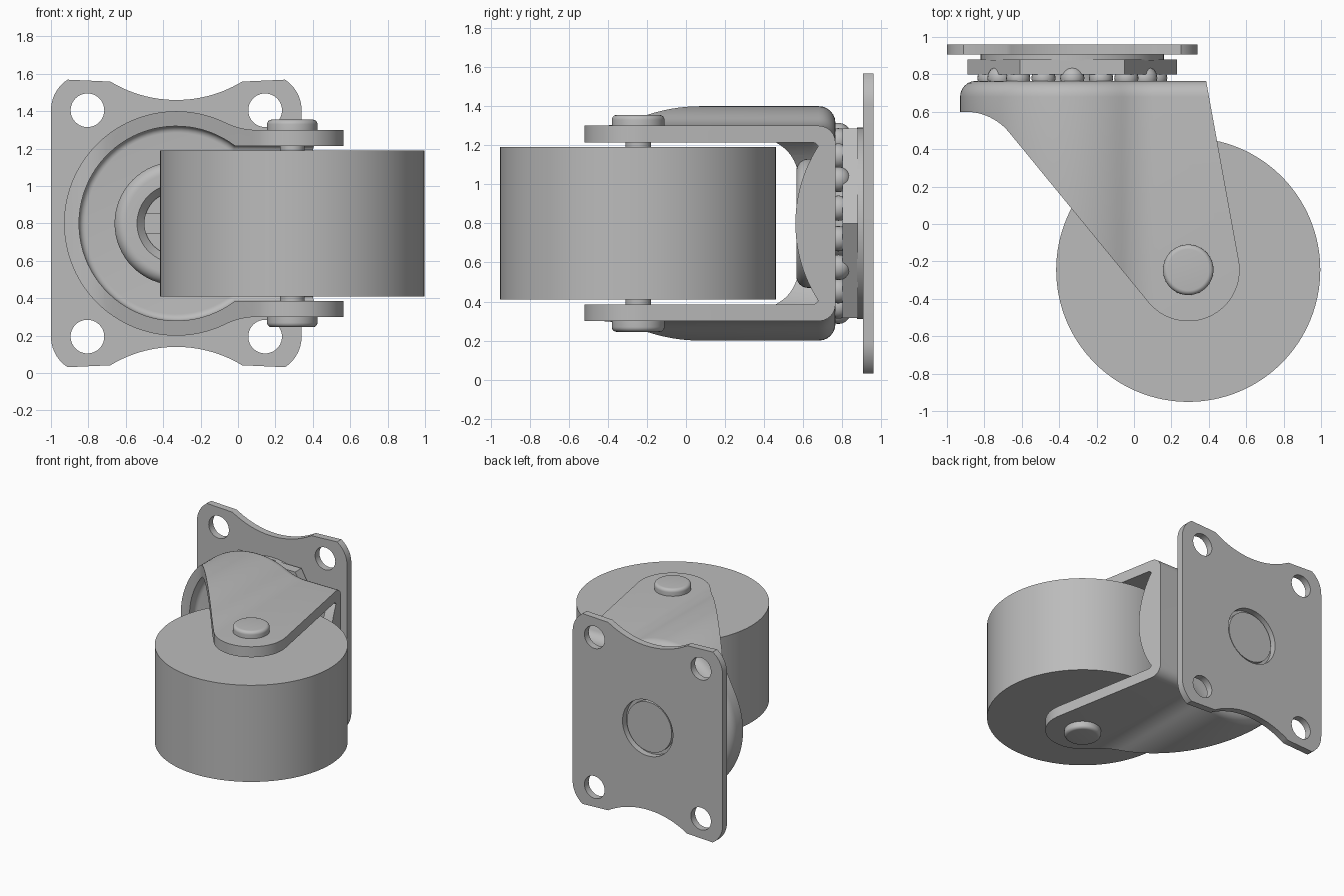
import bpy, bmesh
from math import sin, cos, pi, radians, tau
from mathutils import Vector

cube = bpy.data.objects.get("Cube")
if cube:
    bpy.data.objects.remove(cube, do_unlink=True)

steel = bpy.data.materials.new("grey_steel")
steel.use_nodes = True
GREY = (0.5, 0.5, 0.5, 1)
steel.diffuse_color = GREY
steel.node_tree.nodes["Principled BSDF"].inputs["Base Color"].default_value = GREY

SX, SZ = -0.33, 0.8          # swivel axis, runs along y
WX, WY = 0.29, -0.245        # wheel axis, runs along z
MAP = {"x": lambda u, v, t: (t, u, v),
       "y": lambda u, v, t: (u, t, v),
       "z": lambda u, v, t: (u, v, t)}


def arc(cx, cy, r, a0, a1, n=16):
    """Points on an arc, angles in degrees."""
    return [(cx + r * cos(radians(a0 + (a1 - a0) * i / n)),
             cy + r * sin(radians(a0 + (a1 - a0) * i / n))) for i in range(n + 1)]


def circle(cx, cy, r, n=64):
    return arc(cx, cy, r, 0, 360, n)[:-1]


def finish(name, bm):
    bmesh.ops.recalc_face_normals(bm, faces=bm.faces)
    mesh = bpy.data.meshes.new(name)
    bm.to_mesh(mesh)
    bm.free()
    mesh.materials.append(steel)
    ob = bpy.data.objects.new(name, mesh)
    bpy.context.collection.objects.link(ob)
    return ob


def prism(name, pts, axis, lo, hi, round_lo=0, round_hi=0):
    """Extrude a flat outline along an axis, with optional rounded end edges."""
    bm = bmesh.new()
    ends = [[bm.verts.new(MAP[axis](u, v, t)) for u, v in pts] for t in (lo, hi)]
    caps = [bm.faces.new(e) for e in ends]
    for i in range(len(pts)):
        j = (i + 1) % len(pts)
        bm.faces.new((ends[0][i], ends[0][j], ends[1][j], ends[1][i]))
    bmesh.ops.recalc_face_normals(bm, faces=bm.faces)
    loops = [(list(cap.edges), r) for cap, r in zip(caps, (round_lo, round_hi)) if r]
    for edges, r in loops:
        bmesh.ops.bevel(bm, geom=edges, offset=r, segments=6, profile=0.5, affect="EDGES")
    return finish(name, bm)


def lathe_y(name, profile, n=64):
    """Spin a closed (radius, y) profile round the swivel axis."""
    bm = bmesh.new()
    rings = [[bm.verts.new((SX + r * cos(tau * i / n), y, SZ + r * sin(tau * i / n)))
              for r, y in profile] for i in range(n)]
    m = len(profile)
    for i in range(n):
        a, b = rings[i], rings[(i + 1) % n]
        for k in range(m):
            bm.faces.new((a[k], b[k], b[(k + 1) % m], a[(k + 1) % m]))
    return finish(name, bm)


def combine(ob, tool, operation):
    mod = ob.modifiers.new("cut", "BOOLEAN")
    mod.operation, mod.solver, mod.object = operation, "EXACT", tool
    bpy.context.view_layer.objects.active = ob
    bpy.ops.object.modifier_apply(modifier=mod.name)
    bpy.data.objects.remove(tool, do_unlink=True)


# Mounting plate: lobed corners joined by shallow concave arcs
LX, LZ, LR = 0.475, 0.605, 0.195
SCOOP = 0.68
half = arc(LX, LZ, LR, 0, 57, 12) + arc(0, 0.66 + SCOOP, SCOOP, -33 - 24.4 + 1, -90, 14)[1:]
half += [(-x, z) for x, z in reversed(half[:-1])]
outline = half + [(x, -z) for x, z in reversed(half)]
plate = prism("mounting_plate", [(SX + x, SZ + z) for x, z in outline], "y", 0.905, 0.96)
for sx in (-1, 1):
    for sz in (-1, 1):
        hole = prism("bolt_hole", circle(SX + sx * LX, SZ + sz * LZ, 0.09, 40), "y", 0.8, 1.1)
        combine(plate, hole, "DIFFERENCE")
combine(plate, prism("rivet_hole", circle(SX, SZ, 0.225), "y", 0.8, 1.1), "DIFFERENCE")

# Swivel bearing: spacer disc, hexagonal race and ball ring
prism("spacer_disc", circle(SX, SZ, 0.49), "y", 0.875, 0.91)
prism("hexagonal_race", circle(SX, SZ, 0.56, 6), "y", 0.80, 0.88)
bm = bmesh.new()
BALLS = 18
for i in range(BALLS):
    a = tau * (i + 0.5) / BALLS
    made = bmesh.ops.create_uvsphere(bm, u_segments=16, v_segments=10, radius=0.065)
    bmesh.ops.translate(bm, verts=made["verts"],
                        vec=Vector((SX + 0.45 * cos(a), 0.78, SZ + 0.45 * sin(a))))
finish("bearing_balls", bm)

# King pin with a slotted lower end, and the rounded collar round it
pin = prism("king_pin", circle(SX, SZ, 0.2), "y", 0.63, 0.94)
slot = prism("slot", [(-0.6, 0.75), (0, 0.75), (0, 0.85), (-0.6, 0.85)], "y", 0.5, 0.66)
combine(pin, slot, "DIFFERENCE")
lathe_y("pin_collar", [(0.33, 0.7)] + arc(0.27, 0.625, 0.06, 0, -90, 8)
        + [(0.21, 0.565), (0.17, 0.61), (0.17, 0.7)])

# Fork: rounded U-shaped shell trimmed to the side profile
upper = arc(SX + 0.43, 0.5 + 0.375, 0.375, -90, -116.2, 8)
upper += arc(SX, 0, 0.6, 63.8, 180, 40)[1:]
upper = [(0.75, 0.5)] + upper
plan = [(x, SZ + z) for x, z in upper] + [(x, SZ - z) for x, z in reversed(upper[:-1])]
fork = prism("fork", plan, "y", -0.7, 0.765, round_hi=0.085)
inner = [(0.9, SZ + 0.415)] + arc(SX, SZ, 0.52, 53, 307, 60) + [(0.9, SZ - 0.415)]
combine(fork, prism("cavity", inner, "y", -0.9, 0.68, round_hi=0.035), "DIFFERENCE")
# curved stiffening web across the open end
web = arc(0.56 + 0.727, SZ, 0.727, 146.6, 213.4, 24) + [(0.72, SZ - 0.4), (0.72, SZ + 0.4)]
combine(fork, prism("web", web, "x", 0.33, 0.6), "UNION")
side = [(0.37, 0.85), (-1.1, 0.85), (-1.1, 0.6)] + arc(-0.9, 0.3, 0.3, 90, 39.4, 12)
side += arc(WX, WY, 0.275, 219.4, 370, 32)
combine(fork, prism("side_trim", side, "z", -0.1, 1.7), "INTERSECT")

# Wheel and axle
prism("wheel", circle(WX, WY, 0.706, 128), "z", 0.41, 1.19)
prism("axle", circle(WX, WY, 0.065, 40), "z", 0.28, 1.32)
prism("axle_head_top", circle(WX, WY, 0.135), "z", 1.295, 1.355, round_hi=0.025)
prism("axle_head_bottom", circle(WX, WY, 0.135), "z", 0.245, 0.305, round_lo=0.025)

# Smooth curved faces, keep edges crisp
bpy.ops.object.select_all(action="DESELECT")
for ob in bpy.context.collection.objects:
    if ob.type == "MESH" and steel.name in ob.data.materials:
        ob.select_set(True)
        bpy.context.view_layer.objects.active = ob
bpy.ops.object.shade_smooth_by_angle(angle=radians(30))
